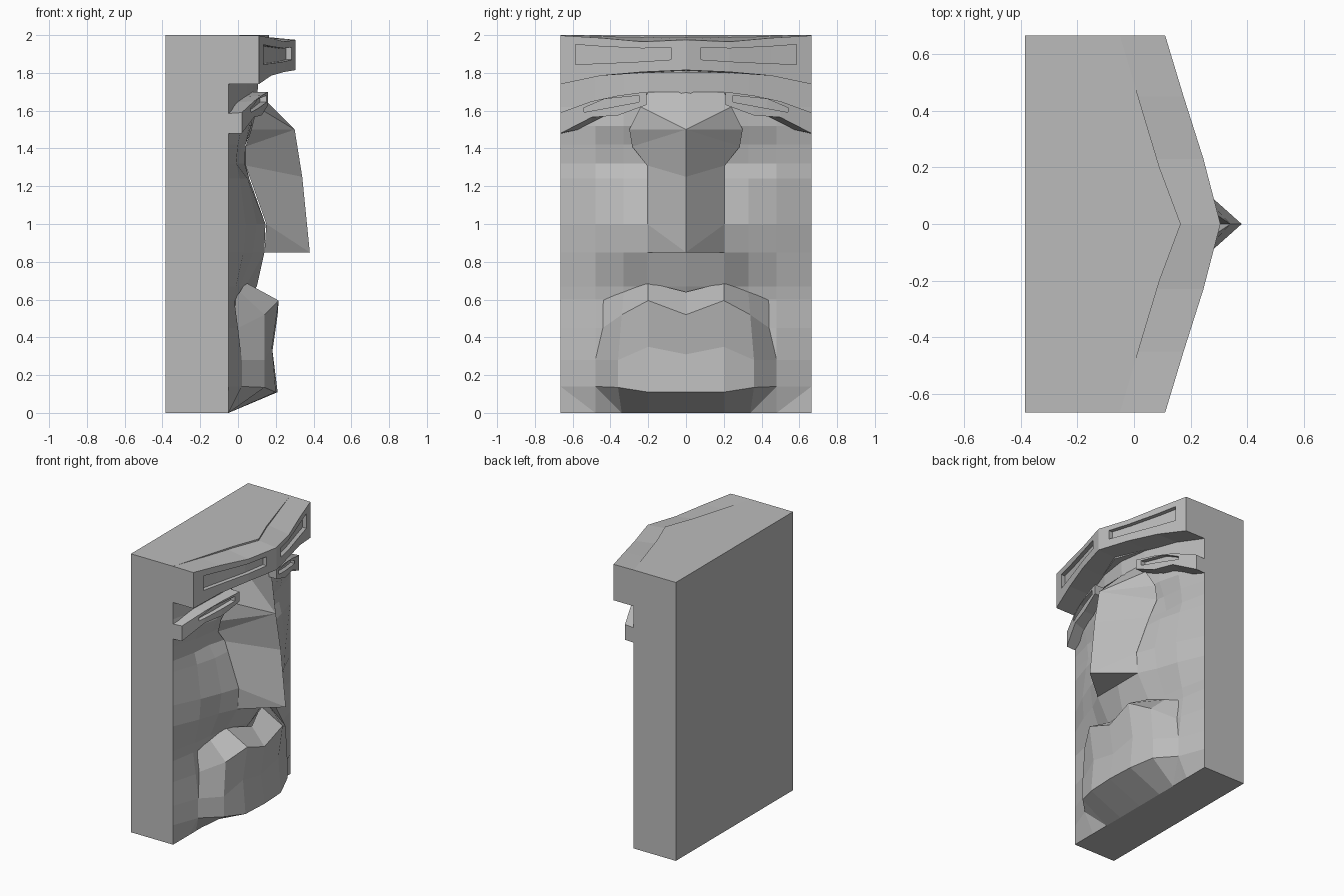
import bpy, bmesh

cube = bpy.data.objects.get("Cube")
if cube:
    bpy.data.objects.remove(cube, do_unlink=True)

GREY = (0.5, 0.5, 0.5, 1)
stone = bpy.data.materials.new("grey_stone")
stone.use_nodes = True
stone.diffuse_color = GREY
stone.node_tree.nodes["Principled BSDF"].inputs["Base Color"].default_value = GREY

BACK = -0.385
WALL = -0.05
SIDE = 0.665


def build(name, verts, faces, closed, cutter=None, mirror=True):
    """Make a flat-shaded part from its +y half, facing +x."""
    bm = bmesh.new()
    vs = [bm.verts.new(v) for v in verts]
    for f in faces:
        bm.faces.new([vs[i] for i in f])
    bmesh.ops.recalc_face_normals(bm, faces=bm.faces)
    if not closed and sum(f.normal.x * f.calc_area() for f in bm.faces) < 0:
        bmesh.ops.reverse_faces(bm, faces=bm.faces)
    mesh = bpy.data.meshes.new(name)
    bm.to_mesh(mesh)
    bm.free()
    mesh.materials.append(stone)
    ob = bpy.data.objects.new(name, mesh)
    bpy.context.collection.objects.link(ob)
    if cutter:
        mod = ob.modifiers.new("slot", 'BOOLEAN')
        mod.object = cutter
        mod.operation = 'DIFFERENCE'
        mod.solver = 'EXACT'
    if mirror:
        mod = ob.modifiers.new("mirror", 'MIRROR')
        mod.use_axis = (False, True, False)
    return ob


def sheet(name, rows):
    """Open grid of facets through rows of points."""
    n = len(rows[0])
    faces = [(r * n + c, r * n + c + 1, (r + 1) * n + c + 1, (r + 1) * n + c)
             for r in range(len(rows) - 1) for c in range(n - 1)]
    return build(name, [p for row in rows for p in row], faces, False)


def bar(name, stations, cutter=None, mirror=True):
    """Closed bar; station = y, back x, low, high, front x, low, high."""
    verts, faces = [], []
    for y, xb, b0, b1, xf, f0, f1 in stations:
        verts += [(xb, y, b0), (xf, y, f0), (xf, y, f1), (xb, y, b1)]
    for s in range(len(stations) - 1):
        a = 4 * s
        faces += [(a + k, a + (k + 1) % 4, a + 4 + (k + 1) % 4, a + 4 + k) for k in range(4)]
    last = len(verts)
    faces += [(0, 1, 2, 3), (last - 4, last - 3, last - 2, last - 1)]
    return build(name, verts, faces, True, cutter, mirror)


def slot_cutter(name, stations):
    """Hidden slot shape; station = y, surface x, low, high."""
    ob = bar(name, [(y, x - 0.03, lo, hi, x + 0.06, lo, hi)
                    for y, x, lo, hi in stations], mirror=False)
    ob.hide_render = True
    ob.hide_set(True)
    return ob


# Back slab
bar("back_slab", [(y, BACK, 0, 2, WALL, 0, 2) for y in (-SIDE, SIDE)], mirror=False)

# Core behind the headband
bar("headband_core", [(0, WALL - 0.05, 1.8, 2, 0.165, 1.8, 2),
                      (0.2, WALL - 0.05, 1.8, 2, 0.09, 1.8, 2),
                      (SIDE, WALL - 0.05, 1.8, 2, WALL, 1.8, 2)])

# Headband with a long slot on each side
band_slot = slot_cutter("headband_slot_cutter", [
    (0.08, 0.284, 1.87, 1.935), (0.23, 0.245, 1.86, 1.93),
    (0.45, 0.175, 1.85, 1.94), (0.585, 0.134, 1.845, 1.95)])
bar("headband", [
    (0, 0.1, 1.81, 1.995, 0.305, 1.815, 1.975),
    (0.23, 0.07, 1.8, 1.99, 0.245, 1.805, 1.965),
    (0.45, 0, 1.785, 1.995, 0.175, 1.785, 1.985),
    (SIDE, WALL, 1.74, 2, 0.11, 1.74, 1.998)], band_slot)

# Eyebrows with a narrow slot in each
brow_slot = slot_cutter("eyebrow_slot_cutter", [
    (0.25, 0.147, 1.645, 1.68), (0.43, 0.105, 1.612, 1.662), (0.54, 0.07, 1.592, 1.615)])
bar("eyebrow", [
    (0.21, 0, 1.63, 1.7, 0.16, 1.63, 1.7),
    (0.36, WALL, 1.575, 1.67, 0.125, 1.575, 1.68),
    (0.5, WALL, 1.515, 1.64, 0.085, 1.565, 1.65),
    (SIDE, WALL, 1.478, 1.585, 0.02, 1.48, 1.59)], brow_slot)

# Face surface: depth at each column for every height
columns = (0, 0.205, 0.33, 0.48, SIDE)
depths = [
    (0, WALL, WALL, WALL, WALL), (0.14, 0, 0, 0, 0.02), (0.28, 0, 0, 0, 0.02),
    (0.45, 0, 0, 0, 0), (0.6, 0.05, 0.02, 0, -0.02), (0.67, 0.1, 0.04, 0.01, -0.01),
    (0.85, 0.14, 0.14, 0.08, 0.03), (1, 0.145, 0.145, 0.1, 0.04),
    (1.24, 0.06, 0.06, 0.05, 0.01), (1.32, 0.04, 0.035, 0, -0.01),
    (1.42, 0.04, 0.04, 0.02, 0), (1.52, 0.08, 0.07, 0.06, 0.02),
    (1.62, 0.1, 0.08, 0.05, 0), (1.82, 0.11, 0.08, 0.04, 0)]
sheet("face", [[(x, y, z) for x, y in zip((*ds, WALL), columns)] for z, *ds in depths])

# Mouth and chin
sheet("mouth_and_chin", [
    [(WALL, y, 0) for y in (0, 0.2, 0.34, 0.44)],
    [(0.21, 0, 0.11), (0.2, 0.2, 0.11), (0.14, 0.36, 0.135), (0.02, 0.48, 0.14)],
    [(0.18, 0, 0.31), (0.18, 0.2, 0.35), (0.14, 0.36, 0.28), (0.02, 0.48, 0.28)],
    [(0.21, 0, 0.52), (0.215, 0.2, 0.595), (0.14, 0.34, 0.52), (0, 0.44, 0.45)],
    [(0.11, 0, 0.64), (0.04, 0.2, 0.69), (0.01, 0.33, 0.64), (-0.02, 0.44, 0.6)]])

# Nose: ridge, side outline, then base
ridge = [(0.1, 0, 1.7), (0.3, 0, 1.5), (0.34, 0, 1.25), (0.38, 0, 0.85)]
side = [(0.09, 0.2, 1.7), (0.1, 0.24, 1.62), (0.07, 0.3, 1.5), (0.04, 0.285, 1.41),
        (0.04, 0.205, 1.31), (0.15, 0.205, 1)]
base = [(0.14, 0.205, 0.85), (0.14, 0, 0.85)]
build("nose", ridge + side + base,
      [(0, 4, 5, 1), (1, 5, 6), (1, 6, 7), (1, 7, 8, 2), (2, 8, 9, 3), (3, 9, 10), (3, 10, 11)],
      False)
